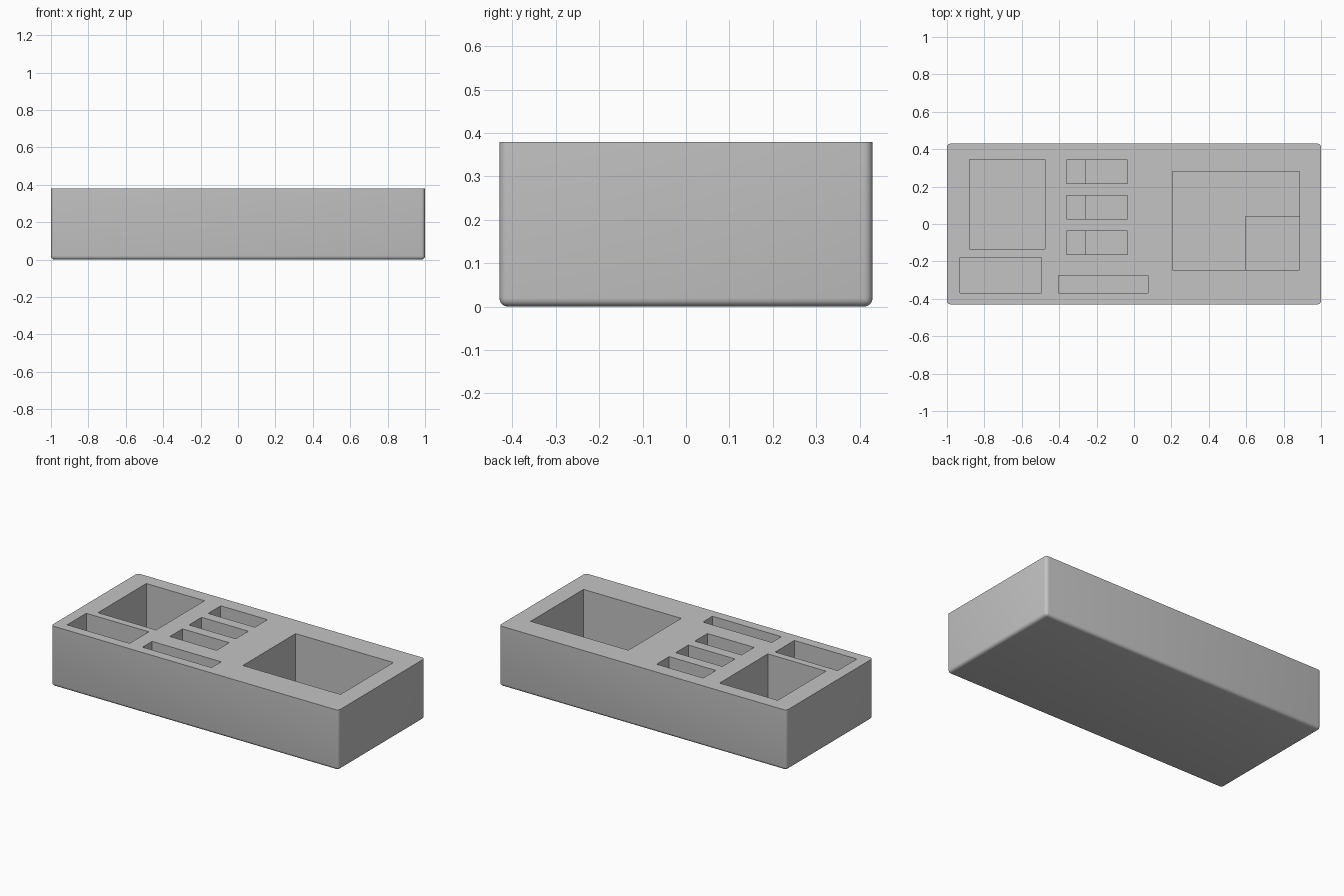
import bpy
import bmesh
import math

default = bpy.data.objects.get("Cube")
if default:
    bpy.data.objects.remove(default, do_unlink=True)

HEIGHT = 0.38
GREY = (0.55, 0.55, 0.55, 1.0)

grey = bpy.data.materials.new("plain grey")
grey.use_nodes = True
grey.diffuse_color = GREY
grey.node_tree.nodes["Principled BSDF"].inputs["Base Color"].default_value = GREY


def box(name, x, y, z):
    """Box between the given (low, high) limits; returns the object."""
    bm = bmesh.new()
    bmesh.ops.create_cube(bm, size=1)
    for v in bm.verts:
        v.co = [lim[c > 0] for c, lim in zip(v.co, (x, y, z))]
    mesh = bpy.data.meshes.new(name)
    bm.to_mesh(mesh)
    bm.free()
    mesh.materials.append(grey)
    obj = bpy.data.objects.new(name, mesh)
    bpy.context.collection.objects.link(obj)
    return obj


# Block with rounded uprights and base, sharp top rim
tray = box("organiser_block", (-1, 1), (-0.43, 0.43), (0, HEIGHT))
bm = bmesh.new()
bm.from_mesh(tray.data)
rounded = [e for e in bm.edges if min(v.co.z for v in e.verts) < 0.01]
bmesh.ops.bevel(bm, geom=rounded, offset=0.02, segments=4, profile=0.5,
                affect='EDGES', clamp_overlap=True)
bm.to_mesh(tray.data)
bm.free()

bpy.ops.object.select_all(action='DESELECT')
tray.select_set(True)
bpy.context.view_layer.objects.active = tray


def pocket(x, y, floor, top=HEIGHT + 0.1):
    """Cut a rectangular recess down to the floor height."""
    cutter = box("pocket_cutter", x, y, (floor, top))
    cutter.hide_render = True
    mod = tray.modifiers.new("pocket", 'BOOLEAN')
    mod.operation = 'DIFFERENCE'
    mod.solver = 'EXACT'
    mod.object = cutter
    bpy.ops.object.modifier_apply(modifier=mod.name)
    bpy.data.objects.remove(cutter, do_unlink=True)


# Large right pocket with a deeper corner
pocket((0.205, 0.885), (-0.245, 0.28), 0.06)
pocket((0.595, 0.885), (-0.245, 0.04), 0.03, top=0.1)

# Left pockets and the long front slot
pocket((-0.88, -0.475), (-0.135, 0.345), 0.05)
pocket((-0.93, -0.495), (-0.37, -0.18), 0.15)
pocket((-0.405, 0.075), (-0.37, -0.275), 0.2)

# Row of three small slots, each with a deeper finger end
for i in range(3):
    y = 0.28 - 0.19 * i
    span = (y - 0.0625, y + 0.0625)
    pocket((-0.36, -0.035), span, 0.2)
    pocket((-0.36, -0.26), span, 0.13, top=0.25)

bpy.ops.object.shade_smooth_by_angle(angle=math.radians(35))
